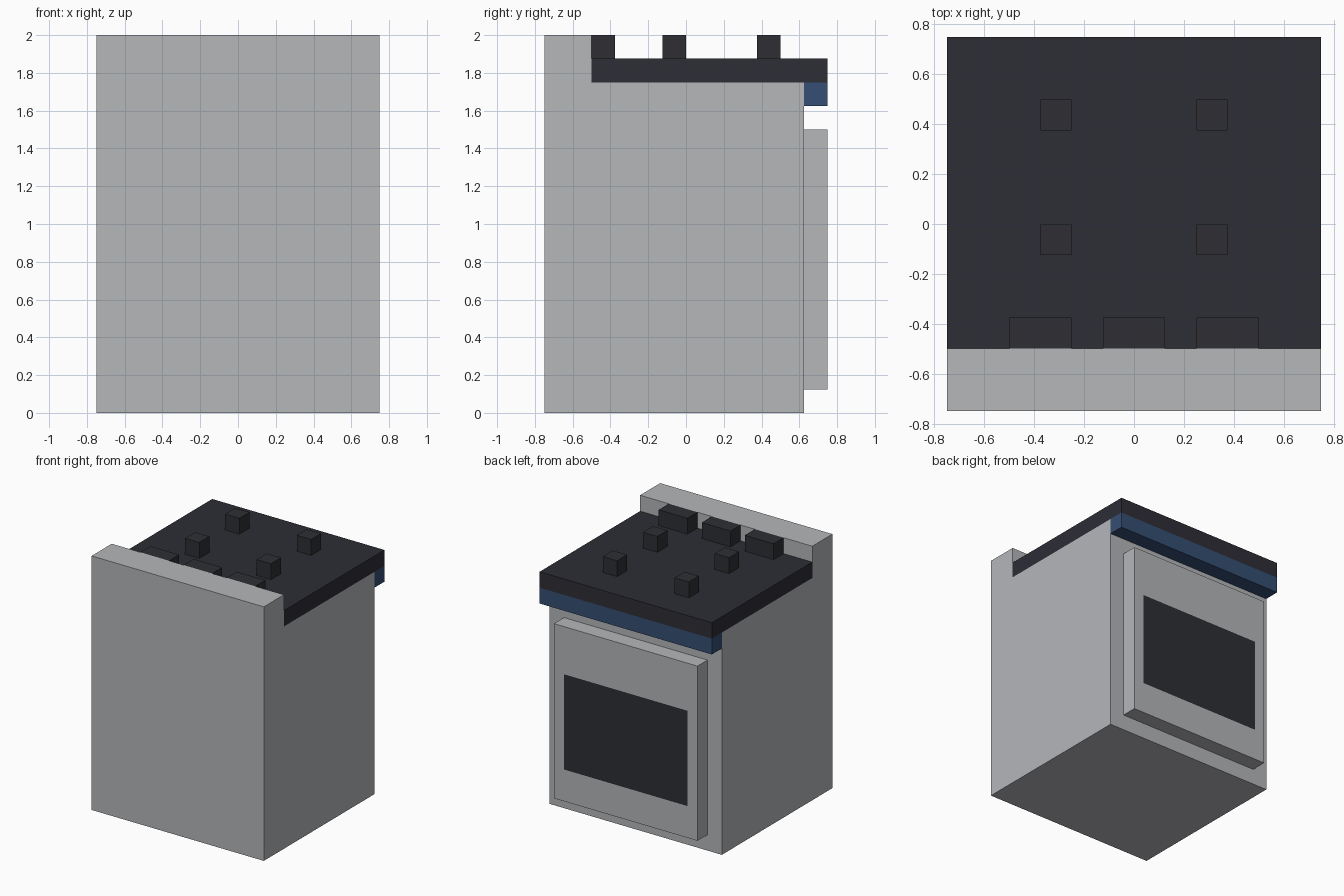
import bpy
import bmesh
from mathutils import Vector

cube = bpy.data.objects.get("Cube")
if cube:
    bpy.data.objects.remove(cube, do_unlink=True)


def material(name, srgb):
    colour = [((c / 255 + 0.055) / 1.055) ** 2.4 for c in srgb] + [1]
    mat = bpy.data.materials.new(name)
    mat.use_nodes = True
    mat.diffuse_color = colour
    mat.node_tree.nodes["Principled BSDF"].inputs["Base Color"].default_value = colour
    return mat


GREY = material("light grey enamel", (181, 183, 186))
DARK = material("dark hob", (45, 45, 54))
BLACK = material("black iron", (46, 47, 51))
BLUE = material("blue panel", (53, 78, 115))


def finish(name, bm, *mats):
    bmesh.ops.recalc_face_normals(bm, faces=bm.faces)
    mesh = bpy.data.meshes.new(name)
    bm.to_mesh(mesh)
    bm.free()
    for mat in mats:
        mesh.materials.append(mat)
    obj = bpy.data.objects.new(name, mesh)
    bpy.context.collection.objects.link(obj)
    return obj


def box_mesh(low, high):
    low, high = Vector(low), Vector(high)
    bm = bmesh.new()
    bmesh.ops.create_cube(bm, size=1)
    bmesh.ops.scale(bm, vec=high - low, verts=bm.verts)
    bmesh.ops.translate(bm, vec=(low + high) / 2, verts=bm.verts)
    return bm


def box(name, low, high, mat):
    return finish(name, box_mesh(low, high), mat)


# Body with raised splashback: L-shaped side profile swept across the width
profile = [(-0.75, 0), (0.625, 0), (0.625, 1.75), (-0.5, 1.75), (-0.5, 2), (-0.75, 2)]
bm = bmesh.new()
side = bm.faces.new([bm.verts.new((-0.75, y, z)) for y, z in profile])
swept = bmesh.ops.extrude_face_region(bm, geom=[side], use_keep_orig=True)["geom"]
bmesh.ops.translate(bm, vec=(1.5, 0, 0),
                    verts=[v for v in swept if isinstance(v, bmesh.types.BMVert)])
finish("body", bm, GREY)

# Hob slab and the panel under its overhang
box("hob", (-0.75, -0.5, 1.75), (0.75, 0.75, 1.875), DARK)
box("control_panel", (-0.75, 0.625, 1.625), (0.75, 0.75, 1.75), BLUE)

# Oven door with a flush window inset in its outer face
bm = box_mesh((-0.625, 0.625, 0.125), (0.625, 0.75, 1.5))
outer = max(bm.faces, key=lambda f: f.calc_center_median().y)
bmesh.ops.inset_region(bm, faces=[outer], thickness=0.125)
for v in outer.verts:
    v.co.z = 1.125 if v.co.z > 0.8 else 0.375
outer.material_index = 1
finish("oven_door", bm, GREY, BLACK)

# Four burners
for row, y in (("back", -0.125), ("front", 0.375)):
    for label, x in (("right", -0.375), ("left", 0.25)):
        box(f"burner_{row}_{label}", (x, y, 1.875), (x + 0.125, y + 0.125, 2), BLACK)

# Three blocks against the splashback
for label, x in (("right", -0.375), ("middle", 0), ("left", 0.375)):
    box(f"vent_{label}", (x - 0.125, -0.5, 1.875), (x + 0.125, -0.375, 2), BLACK)
